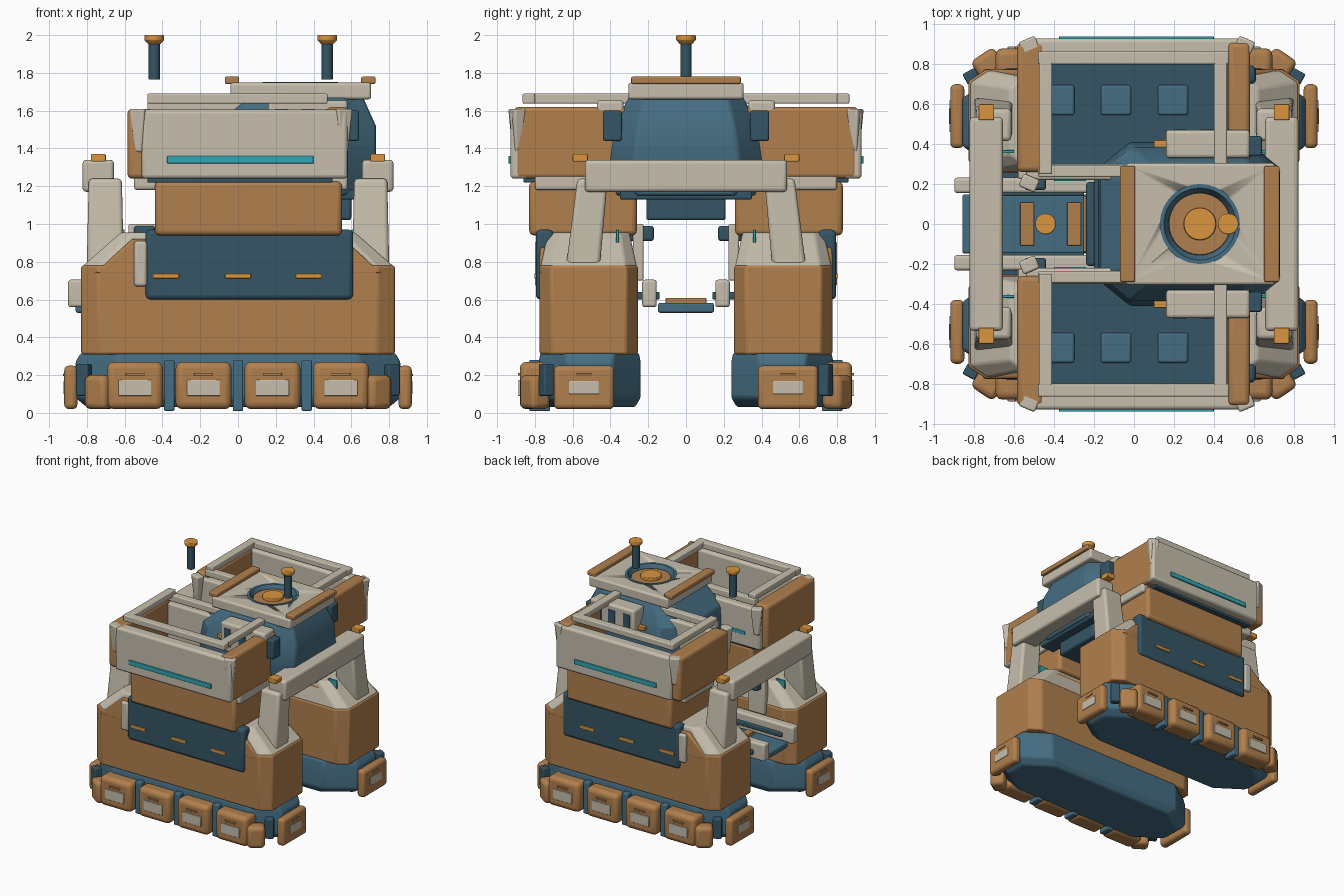
import bpy, bmesh, math
from mathutils import Matrix, Vector

if "Cube" in bpy.data.objects:
    bpy.data.objects.remove(bpy.data.objects["Cube"])


def mat(name, r, g, b):
    m = bpy.data.materials.new(name)
    m.diffuse_color = (r, g, b, 1)
    m.use_nodes = True
    m.node_tree.nodes["Principled BSDF"].inputs["Base Color"].default_value = m.diffuse_color
    return m


ORANGE = mat("orange", .44, .215, .075)
CREAM = mat("cream", .57, .52, .42)
BLUE = mat("blue", .06, .155, .225)
DARK = mat("dark_blue", .035, .09, .13)
AMBER = mat("amber", .70, .30, .05)
TEAL = mat("teal", .03, .38, .46)


def finish(name, bm, m, bevel=0, mirror=""):
    # meshes live in world coordinates, so mirroring is about the world planes
    bmesh.ops.recalc_face_normals(bm, faces=bm.faces)
    me = bpy.data.meshes.new(name)
    bm.to_mesh(me)
    bm.free()
    me.materials.append(m)
    ob = bpy.data.objects.new(name, me)
    bpy.context.collection.objects.link(ob)
    bpy.context.view_layer.objects.active = ob
    bpy.ops.object.select_all(action='DESELECT')
    ob.select_set(True)
    bpy.ops.object.shade_smooth_by_angle(angle=math.radians(25))
    if bevel:
        b = ob.modifiers.new("bevel", 'BEVEL')
        b.width, b.segments, b.limit_method = bevel, 3, 'ANGLE'
    if mirror:
        k = ob.modifiers.new("mirror", 'MIRROR')
        k.use_axis = ("x" in mirror, "y" in mirror, False)
        k.use_mirror_merge = False
    return ob


def box(name, x0, x1, y0, y1, z0, z1, m, bevel=.008, mirror="", turn=0, taper=1, lean=0):
    bm = bmesh.new()
    bmesh.ops.create_cube(bm, size=1)
    for v in bm.verts:
        t = taper if v.co.z < 0 else 1
        v.co = Vector((v.co.x * (x1 - x0) * t, v.co.y * (y1 - y0) * t + lean * v.co.z, v.co.z * (z1 - z0)))
    c = Vector(((x0 + x1) / 2, (y0 + y1) / 2, (z0 + z1) / 2))
    bm.transform(Matrix.Translation(c) @ Matrix.Rotation(turn, 4, 'Z'))
    return finish(name, bm, m, bevel, mirror)


def cyl(name, x, y, z0, z1, r0, r1, m, bevel=0, seg=32):
    bm = bmesh.new()
    bmesh.ops.create_cone(bm, cap_ends=True, segments=seg, radius1=r0, radius2=r1, depth=z1 - z0,
                          matrix=Matrix.Translation((x, y, (z0 + z1) / 2)))
    return finish(name, bm, m, bevel)


def loft(name, layers, m, bevel=.01, mirror=""):
    # stacked chamfered rectangles: z, x0, x1, y0, y1, chamfer x, chamfer y
    bm = bmesh.new()
    rings = []
    for z, x0, x1, y0, y1, a, b in layers:
        pts = [(x0 + a, y0), (x1 - a, y0), (x1, y0 + b), (x1, y1 - b),
               (x1 - a, y1), (x0 + a, y1), (x0, y1 - b), (x0, y0 + b)]
        rings.append([bm.verts.new((x, y, z)) for x, y in pts])
    for lo, hi in zip(rings, rings[1:]):
        for i in range(8):
            j = (i + 1) % 8
            bm.faces.new((lo[i], lo[j], hi[j], hi[i]))
    bm.faces.new(rings[0][::-1])
    bm.faces.new(rings[-1])
    return finish(name, bm, m, bevel, mirror)


# hover pods with side pads, ribs and end pads
loft("pod", [(.03, -.80, .80, .27, .74, .22, .15), (.08, -.86, .86, .24, .78, .22, .15),
             (.27, -.86, .86, .24, .78, .22, .15), (.32, -.83, .83, .25, .77, .20, .13)], BLUE, .015, "y")
for x in (-.545, -.182, .182, .545):
    box("side_pad", x - .148, x + .148, .72, .88, .02, .27, ORANGE, .035, "y")
    box("side_pad_plate", x - .088, x + .088, .86, .888, .09, .175, CREAM, .005, "y")
    box("side_pad_strip", x - .05, x + .05, .86, .89, .197, .212, ORANGE, .003, "y")
for x in (-.364, 0, .364):
    box("pod_rib", x - .027, x + .027, .72, .83, .01, .28, BLUE, .008, "y")
box("end_pad", .85, .92, .38, .70, .02, .25, ORANGE, .025, "xy")
box("end_pad_plate", .90, .924, .46, .62, .10, .17, CREAM, .004, "xy")
box("end_pad_strip", .90, .926, .50, .58, .195, .208, ORANGE, .003, "xy")
box("pod_corner_rib", .78, .85, .71, .77, .09, .26, DARK, .01, "xy", turn=-.5)
box("pod_corner_pad", .66, .80, .74, .86, .02, .20, ORANGE, .03, "xy", turn=-.6)

# hulls: orange lower body, pale sloping shoulders
loft("hull", [(.31, -.83, .83, .255, .775, .09, .06), (.78, -.83, .83, .255, .775, .09, .06)], ORANGE, .012, "y")
loft("hull_shoulder", [(.775, -.825, .825, .26, .77, .09, .06), (.955, -.62, .62, .30, .73, .06, .05)],
     CREAM, .012, "y")
loft("hull_side", [(.74, -.76, .76, .27, .777, .01, .01), (.92, -.56, .56, .29, .772, .01, .01)], ORANGE, .008, "y")
box("side_panel", -.49, .61, .70, .795, .60, .97, DARK, .025, "y")
for x in (-.38, 0, .372):
    box("panel_marker", x - .068, x + .068, .78, .803, .712, .738, AMBER, .004, "y")
box("panel_latch", -.55, -.482, .72, .80, .67, .91, CREAM, .015, "y")
box("upper_block", -.44, .55, .26, .83, .94, 1.225, ORANGE, .025, "y")
box("shoulder_light", .60, .68, .355, .37, .87, .97, TEAL, .003, "xy")

# cargo tubs
box("tub_outer_wall", -.51, .58, .83, .93, 1.24, 1.605, CREAM, .02, "y")
box("tub_light_strip", -.375, .40, .92, .94, 1.32, 1.36, TEAL, .004, "y")
box("tub_left_wall", -.585, -.45, .26, .91, 1.24, 1.61, ORANGE, .025, "y")
box("tub_right_wall", .47, .582, .30, .91, 1.24, 1.62, ORANGE, .025, "y")
box("tub_inner_wall", -.54, .45, .22, .30, 1.24, 1.58, CREAM, .015, "y")
box("tub_inner_light", -.40, -.24, .215, .235, 1.34, 1.37, TEAL, .003, "y")
box("tub_floor", -.48, .50, .25, .86, 1.22, 1.26, DARK, .005, "y")
for x in (-.375, -.09, .195):
    box("floor_plate", x - .076, x + .076, .545, .695, 1.25, 1.275, BLUE, .012, "y")
for x, y, t in ((-.525, .895, .4), (.555, .895, -.4), (-.525, .205, -.4)):
    box("tub_corner", x - .045, x + .045, y - .035, y + .035, 1.38, 1.61, CREAM, .012, "y", turn=t, taper=.55)
for x in (-.49, .52):
    box("tub_bracket", x - .06, x + .06, .40, .80, 1.18, 1.26, CREAM, .015, "y")

# top rails over the tubs
for x in (-.443, .433):
    box("cross_rail", x - .033, x + .033, .25, .865, 1.637, 1.69, CREAM, .008, "y")
box("outer_rail", -.48, .475, .80, .865, 1.637, 1.69, CREAM, .008, "y")
box("inner_rail", -.48, .10, .235, .295, 1.60, 1.655, CREAM, .008, "y")

# end gantries
box("gantry_leg", .615, .79, .44, .60, .78, 1.24, CREAM, .02, "xy", taper=1.12, lean=-.05)
for s in (-1, 1):
    box("gantry_beam", s * .74 - .083, s * .74 + .083, -.535, .535, 1.17, 1.34, CREAM, .02)
box("gantry_lamp", .70, .778, .52, .60, 1.33, 1.37, AMBER, .006, "xy")

# cabin
loft("cabin", [(1.15, -.17, .70, -.37, .37, .15, .12), (1.34, -.18, .73, -.41, .41, .16, .13),
               (1.52, -.17, .73, -.385, .385, .16, .13), (1.675, -.03, .66, -.30, .30, .10, .08)], BLUE, .015)
box("cabin_deck", -.20, .68, -.35, .35, 1.13, 1.18, DARK, .01)
box("cabin_keel", -.24, .60, -.21, .21, 1.02, 1.15, DARK, .015)
box("cabin_front_strip", -.255, -.235, -.14, .14, 1.08, 1.11, ORANGE, .004)
box("cabin_side_frame", .16, .58, .33, .472, 1.41, 1.655, CREAM, .018, "y")
for x in (.23, .37, .50):
    box("cabin_window", x - .032, x + .032, .46, .477, 1.46, 1.61, DARK, .004, "y")
box("cabin_side_stub", .57, .64, .34, .44, 1.44, 1.60, DARK, .01, "y")
box("cabin_side_marker", .10, .20, .38, .42, 1.48, 1.51, AMBER, .004, "y")

# roof with recessed hatch
roof = box("roof", -.04, .705, -.305, .305, 1.66, 1.748, CREAM, .015)
cutter = cyl("hatch_cutter", .33, 0, 1.69, 1.85, .185, .185, BLUE, seg=48)
cutter.hide_render = True
cutter.hide_viewport = True
cut = roof.modifiers.new("hatch", 'BOOLEAN')
cut.object, cut.operation, cut.solver = cutter, 'DIFFERENCE', 'EXACT'
bm = bmesh.new()
edges = []
for r, z in ((.20, 1.69), (.20, 1.752), (.18, 1.752), (.155, 1.70)):
    edges.append([bm.verts.new((.33 + r * math.cos(a), r * math.sin(a), z))
                  for a in (i * math.tau / 48 for i in range(48))])
for k in range(4):
    p, q = edges[k], edges[(k + 1) % 4]
    for i in range(48):
        j = (i + 1) % 48
        bm.faces.new((p[i], p[j], q[j], q[i]))
finish("hatch_ring", bm, BLUE)
cyl("hatch_disc", .33, 0, 1.68, 1.725, .157, .155, ORANGE, .005)
cyl("hatch_cap", .33, 0, 1.72, 1.748, .082, .08, AMBER, .005)
for x in (-.032, .69):
    box("roof_bar", x - .038, x + .038, -.29, .29, 1.742, 1.78, ORANGE, .008)

# antennas
for x in (-.443, .472):
    cyl("antenna_post", x, 0, 1.765, 1.965, .03, .03, DARK, .003, 24)
    cyl("antenna_neck", x, 0, 1.953, 1.972, .033, .05, AMBER, 0, 24)
    cyl("antenna_cap", x, 0, 1.97, 2.0, .052, .052, AMBER, .006, 24)

# walkway between the hulls
box("walkway", -.86, -.20, -.148, .148, .53, .582, BLUE, .012)
for x in (-.535, -.30):
    box("walkway_tread", x - .035, x + .035, -.108, .108, .575, .608, ORANGE, .005)
box("walkway_rail", -.90, -.12, .155, .232, .56, .705, CREAM, .015, "y")
box("walkway_hinge", -.80, -.25, .14, .26, .60, .64, DARK, .008, "y")
box("hull_clamp", -.55, -.44, .17, .30, .91, .99, DARK, .015, "y")
box("clamp_plate", -.58, -.42, .225, .28, .70, 1.0, CREAM, .01, "y")
